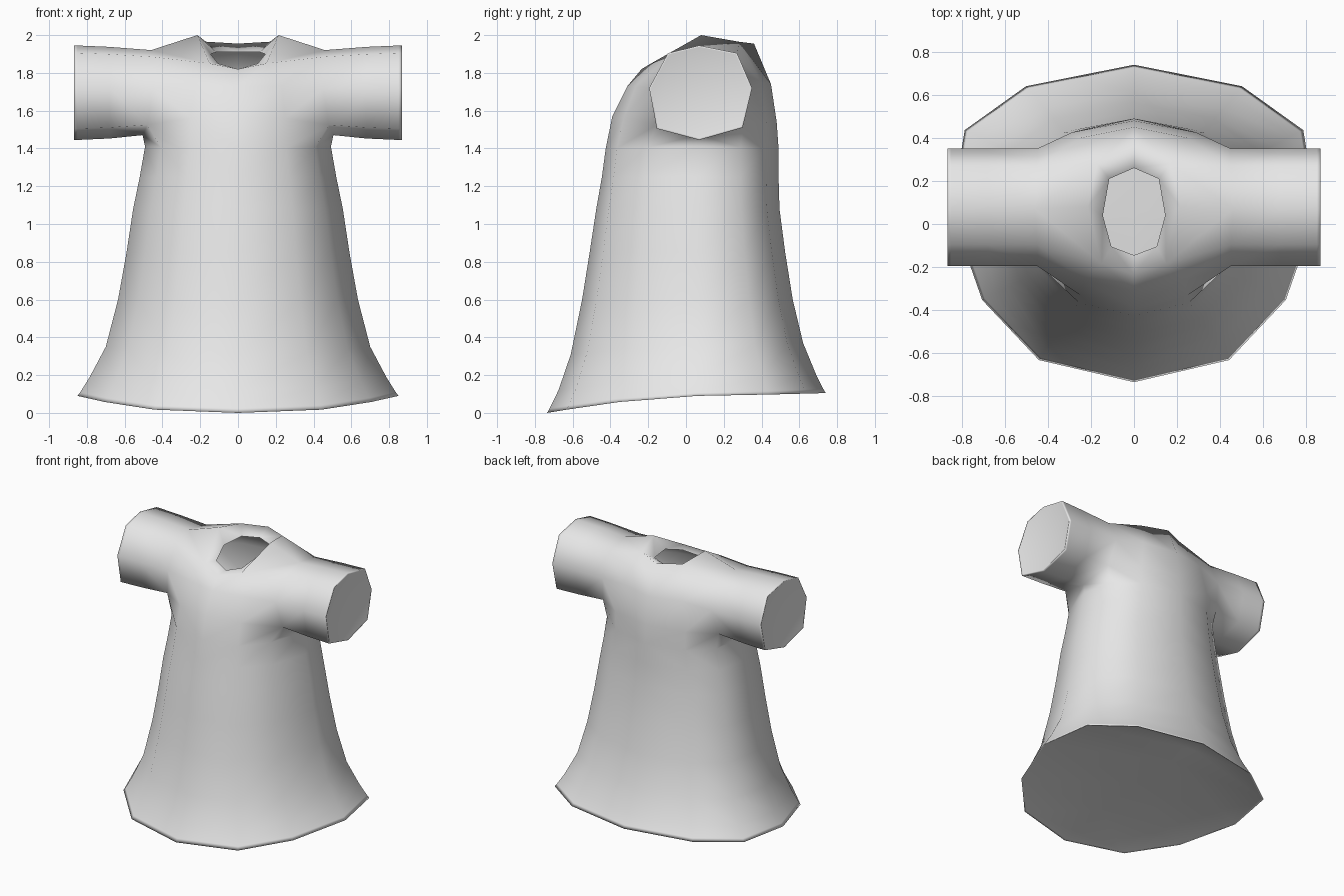
import bpy
import bmesh

cube = bpy.data.objects.get("Cube")
if cube:
    bpy.data.objects.remove(cube, do_unlink=True)

# Cloth material
cloth = bpy.data.materials.new("grey_cloth")
cloth.use_nodes = True
GREY = (0.8, 0.8, 0.8, 1.0)
cloth.diffuse_color = GREY
cloth.node_tree.nodes["Principled BSDF"].inputs["Base Color"].default_value = GREY

bm = bmesh.new()


def row(points):
    return [bm.verts.new(p) for p in points]


def loft(a, b, closed=False):
    """Bridge two rows of equal length with quads."""
    n = len(a)
    for i in range(n if closed else n - 1):
        j = (i + 1) % n
        bm.faces.new((a[i], a[j], b[j], b[i]))


# Skirt: half rings from front centre round the left side to back centre.
# Each section: half width, front y, back y, then z at front, side, back.
# The first section is the inner lip of the hem.
SECTIONS = [
    (0.838, -0.723, 0.728, 0.005, 0.093, 0.113),
    (0.85, -0.735, 0.74, 0.00, 0.09, 0.105),
    (0.835, -0.722, 0.727, 0.025, 0.11, 0.127),
    (0.785, -0.675, 0.69, 0.12, 0.19, 0.20),
    (0.70, -0.61, 0.62, 0.31, 0.35, 0.37),
    (0.635, -0.55, 0.565, 0.60, 0.60, 0.60),
    (0.59, -0.51, 0.525, 0.85, 0.85, 0.85),
    (0.555, -0.475, 0.495, 1.08, 1.08, 1.08),
    (0.52, -0.445, 0.49, 1.25, 1.25, 1.25),
    (0.492, -0.425, 0.49, 1.40, 1.41, 1.40),
]
# Shape of a half ring: width factor, depth factor (negative is front)
SHAPE = [(0, -1), (0.52, -0.86), (0.83, -0.48), (1, 0),
         (0.925, 0.59), (0.59, 0.865), (0, 1)]


def skirt_ring(w, yf, yb, zf, zs, zb):
    pts = []
    for fx, fy in SHAPE:
        t = abs(fy)
        y_end, z_end = (yf, zf) if fy < 0 else (yb, zb)
        y = y_end * t if t else 0.06
        pts.append((w * fx, y, zs + (z_end - zs) * t ** 1.4))
    return row(pts)


rings = [skirt_ring(*s) for s in SECTIONS]
for lower, upper in zip(rings, rings[1:]):
    loft(lower, upper)
chest = rings[-1]

# Underside: strips running straight across from side to side
lip = rings[0]
spine = row([(0, v.co.y, v.co.z) for v in lip[1:-1]])
loft(lip[1:-1], spine)
bm.faces.new((lip[0], lip[1], spine[0]))
bm.faces.new((lip[-1], spine[-1], lip[-2]))

# Sleeve: octagonal tube with a thin lip round its closed end
SLEEVE = [(0.07, 1.945), (0.27, 1.905), (0.35, 1.72), (0.30, 1.51),
          (0.07, 1.445), (-0.155, 1.505), (-0.195, 1.72), (-0.095, 1.905)]
ROOT_X = [0.46, 0.45, 0.45, 0.48, 0.505, 0.48, 0.45, 0.45]
root = row([(x, y, 1.7 + (z - 1.7) * 0.9)
            for (y, z), x in zip(SLEEVE, ROOT_X)])
tube = [root]
# Each ring: x, depth scale, height scale about the sleeve axis
for x, sy, sz in ((0.68, 1, 0.97), (0.85, 1, 1), (0.867, 1, 1),
                  (0.864, 0.965, 0.965)):
    tube.append(row([(x, 0.075 + (y - 0.075) * sy, 1.7 + (z - 1.7) * sz)
                     for y, z in SLEEVE]))
for a, b in zip(tube, tube[1:]):
    loft(a, b, True)
bm.faces.new(tube[-1])

# Collar: outer ridge and open neckline, front centre to back centre
collar = row([(0, -0.235, 1.82), (0.15, -0.185, 1.85), (0.215, 0.08, 2.0),
              (0.17, 0.28, 1.965), (0, 0.36, 1.955)])
neck = row([(0, -0.145, 1.82), (0.105, -0.105, 1.85), (0.145, 0.04, 1.90),
            (0.115, 0.21, 1.91), (0, 0.26, 1.91)])
loft(collar, neck)

# Chest and back panels: centre column then side column
front_rows = [chest[0:2],
              row([(0, -0.39, 1.57), (0.25, -0.33, 1.56)]),
              row([(0, -0.31, 1.73), (0.23, -0.265, 1.73)]),
              collar[0:2]]
back_rows = [[chest[6], chest[5]],
             row([(0, 0.48, 1.54), (0.29, 0.425, 1.54)]),
             row([(0, 0.45, 1.74), (0.25, 0.40, 1.75)]),
             [collar[4], collar[3]]]
sides = ((front_rows, chest[2], [root[5], root[6], root[7]]),
         (back_rows, chest[4], [root[3], root[2], root[1]]))
for rows, corner, arm in sides:
    for a, b in zip(rows, rows[1:]):
        loft(a, b)
    inner = [r[1] for r in rows] + [collar[2]]
    outer = [corner] + arm + [root[0]]
    loft(inner, outer)
    bm.faces.new((corner, chest[3], root[4], arm[0]))  # underarm

# Mirror to the right side
bmesh.ops.mirror(bm, geom=bm.verts[:] + bm.edges[:] + bm.faces[:],
                 axis='X', merge_dist=0.0005)
bmesh.ops.remove_doubles(bm, verts=bm.verts[:], dist=0.0005)
bmesh.ops.recalc_face_normals(bm, faces=bm.faces[:])

mesh = bpy.data.meshes.new("tunic")
bm.to_mesh(mesh)
bm.free()
mesh.materials.append(cloth)
tunic = bpy.data.objects.new("tunic", mesh)
bpy.context.collection.objects.link(tunic)

# Soft cloth shading all over
mesh.shade_smooth()
